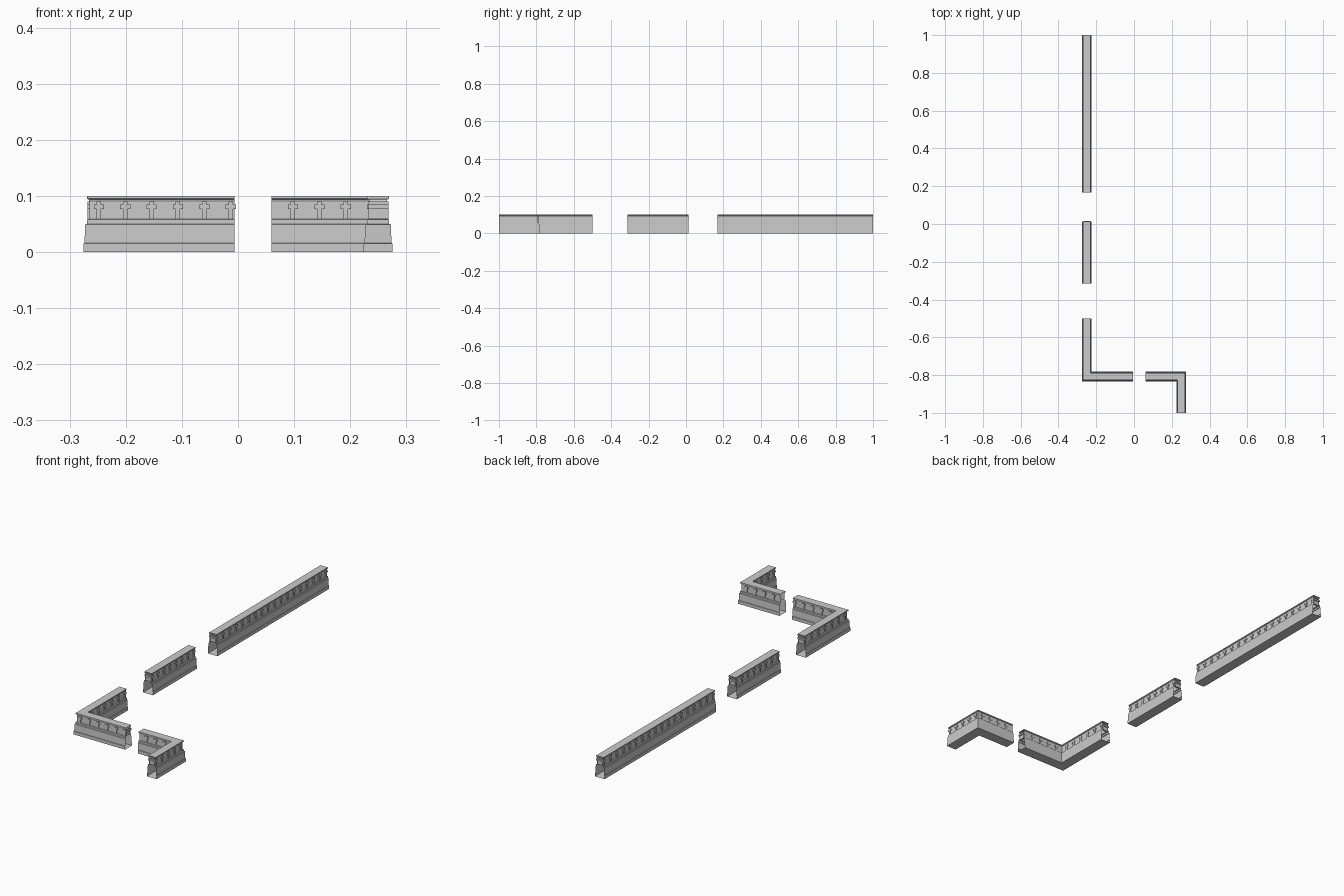
import bpy, bmesh
from mathutils import Vector

if "Cube" in bpy.data.objects:
    bpy.data.objects.remove(bpy.data.objects["Cube"])

PITCH = 0.047
# half-section of the wall: (half width, height)
HALF = [(0.0255, 0.0), (0.0255, 0.015), (0.0235, 0.016), (0.0225, 0.049),
        (0.0195, 0.05), (0.0195, 0.058), (0.0145, 0.059), (0.0145, 0.089),
        (0.0165, 0.094), (0.019, 0.095), (0.019, 0.1)]
SECTION = HALF + [(-w, z) for w, z in reversed(HALF)]


def make_object(name, bm):
    bmesh.ops.recalc_face_normals(bm, faces=bm.faces)
    me = bpy.data.meshes.new(name)
    bm.to_mesh(me)
    bm.free()
    ob = bpy.data.objects.new(name, me)
    bpy.context.collection.objects.link(ob)
    return ob


def wall(name, points):
    """Sweep the section along a path with mitred corners and open ends."""
    pts = [Vector(p) for p in points]
    dirs = [(b - a).normalized() for a, b in zip(pts, pts[1:])]
    bm = bmesh.new()
    rings = []
    for i, p in enumerate(pts):
        a, b = dirs[max(i - 1, 0)], dirs[min(i, len(dirs) - 1)]
        na, nb = Vector((a.y, -a.x)), Vector((b.y, -b.x))
        side = (na + nb) / (1 + na.dot(nb))
        rings.append([bm.verts.new((p.x + side.x * w, p.y + side.y * w, z)) for w, z in SECTION])
    n = len(SECTION)
    for r, s in zip(rings, rings[1:]):
        for j in range(n):
            k = (j + 1) % n
            bm.faces.new((r[j], r[k], s[k], s[j]))
    make_object(name, bm)


def crosses(name, start, step, count):
    """Row of cross-shaped blocks passing through the frieze."""
    right = [(0.004, 0.0585), (0.004, 0.077), (0.009, 0.077),
             (0.009, 0.085), (0.004, 0.085), (0.004, 0.09)]
    outline = right + [(-u, z) for u, z in reversed(right)]
    d = Vector(step).normalized()
    side = Vector((d.y, -d.x)) * 0.0185
    bm = bmesh.new()
    for i in range(count):
        c = Vector(start) + Vector(step) * i
        front, back = [[bm.verts.new((*(c + d * u + side * s), z)) for u, z in outline]
                       for s in (1, -1)]
        bm.faces.new(front)
        bm.faces.new(back[::-1])
        for j in range(len(outline)):
            k = (j + 1) % len(outline)
            bm.faces.new((front[j], back[j], back[k], front[k]))
    make_object(name, bm)


def row_between(name, x, y0, y1):
    """Crosses spread along y, the last ones flush with the wall ends."""
    n = round((y1 - y0) / PITCH)
    crosses(name, (x, y0), (0, (y1 - y0) / n), n + 1)


X, Y = 0.25, -0.807

# straight walls on the left side
wall("long_wall", [(-X, 0.168), (-X, 1.0)])
row_between("long_wall_crosses", -X, 0.176, 0.991)
wall("short_wall", [(-X, -0.314), (-X, 0.014)])
row_between("short_wall_crosses", -X, -0.306, 0.006)

# left corner wall
wall("left_corner_wall", [(-X, -0.5), (-X, Y), (-0.006, Y)])
crosses("left_corner_front_crosses", (-0.248, Y), (PITCH, 0), 6)
row_between("left_corner_side_crosses", -X, Y, -0.508)

# right corner wall
wall("right_corner_wall", [(0.06, Y), (X, Y), (X, -1.0)])
crosses("right_corner_front_crosses", (0.098, Y), (PITCH, 0), 4)
row_between("right_corner_side_crosses", X, -0.991, Y)
